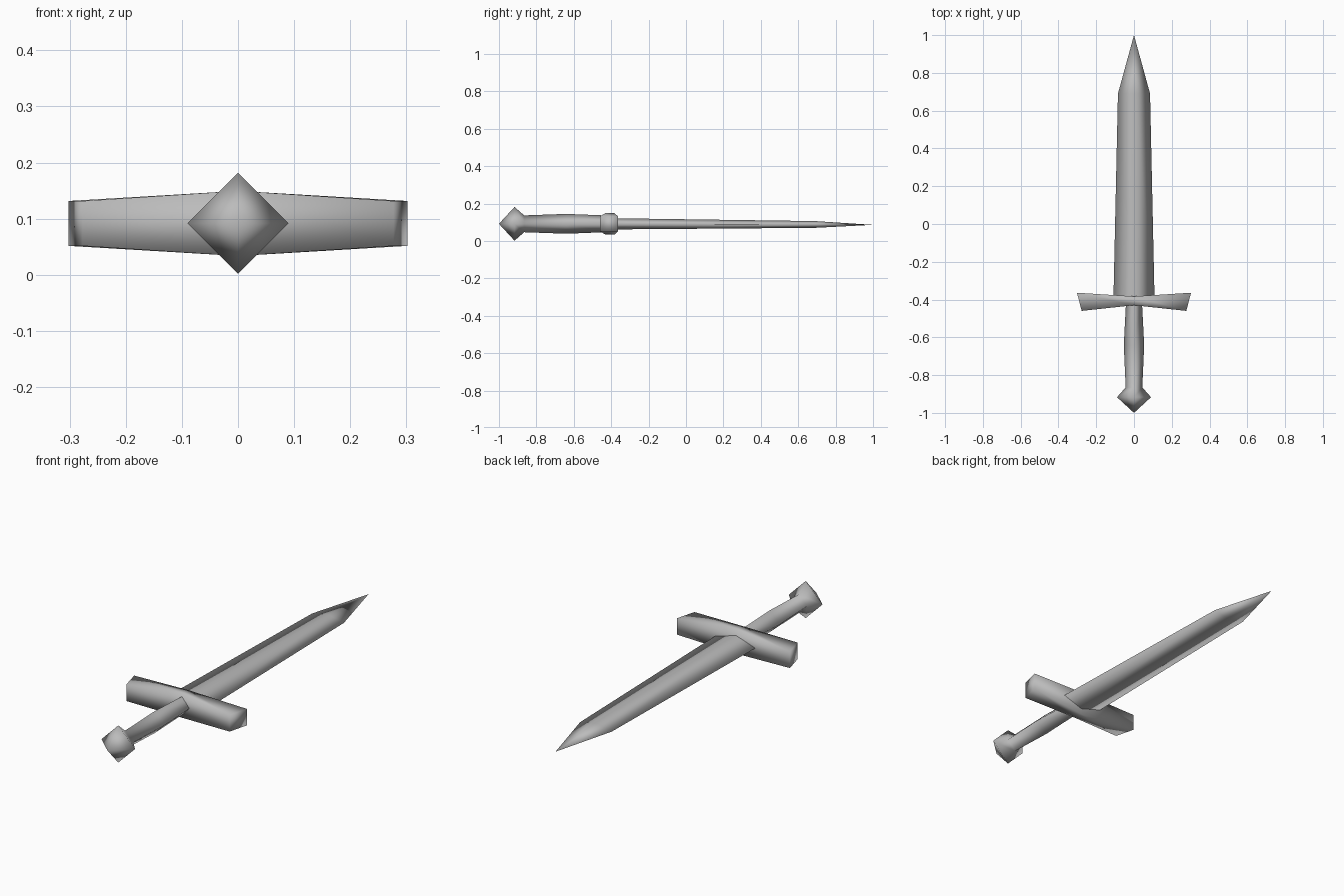
import bpy

cube = bpy.data.objects.get("Cube")
if cube:
    bpy.data.objects.remove(cube, do_unlink=True)

# One plain grey for the whole dagger
GREY = (0.5, 0.5, 0.5, 1.0)
steel = bpy.data.materials.new("grey_steel")
steel.use_nodes = True
steel.diffuse_color = GREY
steel.node_tree.nodes["Principled BSDF"].inputs["Base Color"].default_value = GREY

MID_Z = 0.0915


def loft(name, rings, cap=False):
    """Skin four-point rings; a ring of one point closes the end."""
    verts, faces, loops = [], [], []
    for ring in rings:
        loops.append(range(len(verts), len(verts) + len(ring)))
        verts += ring
    for a, b in zip(loops, loops[1:]):
        for i in range(4):
            j = (i + 1) % 4
            quad = [a[i % len(a)], a[j % len(a)], b[j % len(b)], b[i % len(b)]]
            faces.append(list(dict.fromkeys(quad)))
    if cap:
        faces += [list(loops[0])[::-1], list(loops[-1])]
    mesh = bpy.data.meshes.new(name)
    mesh.from_pydata(verts, [], faces)
    mesh.validate()
    mesh.materials.append(steel)
    obj = bpy.data.objects.new(name, mesh)
    bpy.context.collection.objects.link(obj)
    # Consistent outward normals and smooth shading
    bpy.ops.object.select_all(action='DESELECT')
    obj.select_set(True)
    bpy.context.view_layer.objects.active = obj
    bpy.ops.object.mode_set(mode='EDIT')
    bpy.ops.mesh.select_all(action='SELECT')
    bpy.ops.mesh.normals_make_consistent(inside=False)
    bpy.ops.object.mode_set(mode='OBJECT')
    bpy.ops.object.shade_smooth()
    return obj


def diamond(y, w, h, z=MID_Z):
    """Diamond cross-section across the length, or a point when w is zero."""
    if w == 0:
        return [(0, y, z)]
    return [(w, y, z), (0, y, z + h), (-w, y, z), (0, y, z - h)]


# Blade: flat diamond section tapering to a point
loft("blade", [
    diamond(-0.405, 0.109, 0.03),
    diamond(0.69, 0.085, 0.018, 0.088),
    diamond(1.0, 0, 0, 0.086),
])

# Grip and pommel: one diamond-section handle with a pointed end
loft("grip_and_pommel", [
    diamond(-0.41, 0.042, 0.044),
    diamond(-0.64, 0.054, 0.053),
    diamond(-0.865, 0.044, 0.045),
    diamond(-0.917, 0.09, 0.09),
    diamond(-1.0, 0, 0),
])


def guard_ring(front, back, half_height):
    """Upright rectangle through a front and a back (x, y) point."""
    lo, hi = MID_Z - half_height, MID_Z + half_height
    return [(*front, lo), (*back, lo), (*back, hi), (*front, hi)]


# Crossguard: box flaring in depth towards its slanted ends
loft("crossguard", [
    guard_ring((-0.277, -0.46), (-0.302, -0.364), 0.04),
    guard_ring((0, -0.43), (0, -0.383), 0.058),
    guard_ring((0.277, -0.46), (0.302, -0.364), 0.04),
], cap=True)
